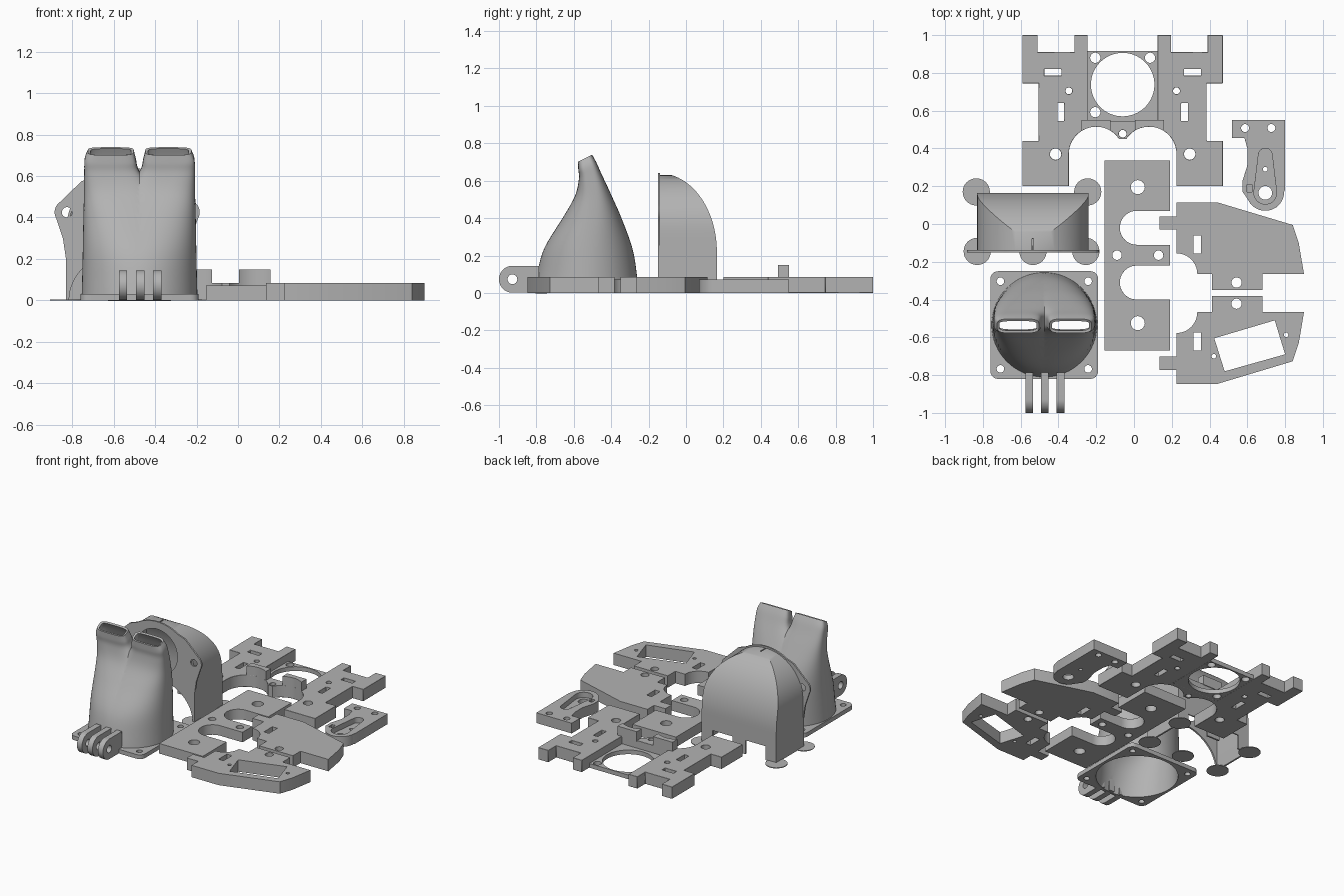
import bpy, bmesh
from math import sin, cos, pi, radians, sqrt, copysign

cube = bpy.data.objects.get("Cube")
if cube:
    bpy.data.objects.remove(cube, do_unlink=True)

grey = bpy.data.materials.new("plain grey")
grey.use_nodes = True
grey.diffuse_color = (0.45, 0.45, 0.45, 1)
grey.node_tree.nodes["Principled BSDF"].inputs["Base Color"].default_value = grey.diffuse_color


# 2D outline helpers
def arc(cx, cy, r, a0=0, a1=360, n=32, ry=None):
    steps = n if abs(a1 - a0) == 360 else n + 1
    angles = [radians(a0 + (a1 - a0) * i / n) for i in range(steps)]
    return [(cx + r * cos(a), cy + (ry or r) * sin(a)) for a in angles]


def rect(x0, x1, y0, y1):
    return [(x0, y0), (x1, y0), (x1, y1), (x0, y1)]


def mirrored(half):
    return half + [(-x, y) for x, y in reversed(half)]


def both(loops):
    return loops + [[(-x, y) for x, y in loop] for loop in loops]


def baked(obj):
    """Replace an object by a mesh with its modifiers applied."""
    bpy.context.view_layer.update()
    evaluated = obj.evaluated_get(bpy.context.evaluated_depsgraph_get())
    mesh = bpy.data.meshes.new_from_object(evaluated)
    name, place = obj.name, obj.matrix_world.copy()
    bpy.data.objects.remove(obj, do_unlink=True)
    bm = bmesh.new()
    bm.from_mesh(mesh)
    bmesh.ops.remove_doubles(bm, verts=bm.verts, dist=0.0001)
    bmesh.ops.recalc_face_normals(bm, faces=bm.faces)
    bm.to_mesh(mesh)
    bm.free()
    mesh.materials.clear()
    mesh.materials.append(grey)
    mesh.shade_smooth()
    mesh.set_sharp_from_angle(angle=radians(30))
    new = bpy.data.objects.new(name, mesh)
    new.name = name
    new.matrix_world = place
    bpy.context.collection.objects.link(new)
    return new


def plate(name, loops, height, at=(0, 0, 0), turn=(0, 0, 0), chamfer=0):
    """Extrude an outline with holes upward from its own plane."""
    curve = bpy.data.curves.new(name, "CURVE")
    curve.dimensions = "2D"
    curve.fill_mode = "BOTH"
    curve.extrude = height / 2
    for loop in loops:
        spline = curve.splines.new("POLY")
        spline.points.add(len(loop) - 1)
        for point, (x, y) in zip(spline.points, loop):
            point.co = (x, y, 0, 1)
        spline.use_cyclic_u = True
    obj = bpy.data.objects.new(name, curve)
    bpy.context.collection.objects.link(obj)
    obj = baked(obj)
    for v in obj.data.vertices:
        v.co.z += height / 2
    obj.location, obj.rotation_euler = at, turn
    if chamfer:
        bevel = obj.modifiers.new("chamfer", "BEVEL")
        bevel.width, bevel.segments = chamfer, 1
        bevel.limit_method, bevel.angle_limit = "ANGLE", radians(60)
    return obj


def shell(name, rows, closed, at, thickness, cut_half=False):
    """Skin a stack of sections and give the skin a wall thickness."""
    bm = bmesh.new()
    rings = [[bm.verts.new(p) for p in row] for row in rows]
    for low, high in zip(rings, rings[1:]):
        n = len(low)
        for j in range(n if closed else n - 1):
            k = (j + 1) % n
            bm.faces.new((low[j], low[k], high[k], high[j]))
    if cut_half:
        geom = bm.verts[:] + bm.edges[:] + bm.faces[:]
        bmesh.ops.bisect_plane(bm, geom=geom, plane_co=(0, 0, 0),
                               plane_no=(1, 0, 0), clear_outer=True)
    bmesh.ops.remove_doubles(bm, verts=bm.verts, dist=0.0001)
    mesh = bpy.data.meshes.new(name)
    bm.to_mesh(mesh)
    bm.free()
    obj = bpy.data.objects.new(name, mesh)
    obj.location = at
    bpy.context.collection.objects.link(obj)
    if cut_half:
        obj.modifiers.new("other half", "MIRROR").merge_threshold = 0.002
    wall = obj.modifiers.new("wall", "SOLIDIFY")
    wall.thickness, wall.offset = thickness, -1
    return baked(obj)


# Rear carriage plate with arches, slots and fan seat
arch = arc(0.14, 0.37, 0.145, 0, 147, 20)
half = [(0, 0.545), (0.185, 0.545), (0.185, 1), (0.255, 1), (0.255, 0.91), (0.45, 0.91),
        (0.45, 1), (0.53, 1), (0.53, 0.745), (0.445, 0.745), (0.445, 0.44), (0.53, 0.44),
        (0.53, 0.2), (0.285, 0.2)] + arch + [(0, 0.449)]
outline = half[1:-1] + [(-x, y) for x, y in reversed(half[1:-1])]
holes = both([rect(0.325, 0.415, 0.785, 0.82), rect(0.31, 0.345, 0.545, 0.64),
              arc(0.285, 0.705, 0.018), arc(0.355, 0.37, 0.03)])
plate("rear_plate", [outline, arc(0, 0.478, 0.02)] + holes, 0.085, (-0.06, 0, 0), chamfer=0.006)
fan_holes = [arc(x, y, 0.027) for x, y in ((0.145, 0.88), (-0.145, 0.88), (-0.145, 0.592))]
plate("fan_seat", [rect(-0.185, 0.185, 0.545, 0.915), arc(0, 0.738, 0.168, n=64)] + fan_holes,
      0.03, (-0.06, 0, 0))
for side, label in ((1, "left"), (-1, "right")):
    curve = arc(0.14, 0.37, 0.145, 58, 121, 12)
    block = [(0.065, 0.55), (0.218, 0.55)] + curve
    plate(label + "_arch_block", [[(side * x, y) for x, y in block]], 0.07, (-0.06, 0, 0.08))

# Lever arm with a tapered recess
arm = ([(0.52, 0.55), (0.8, 0.55), (0.8, 0.18)] + arc(0.695, 0.17, 0.1, 0, -155, 20)
       + [(0.575, 0.17), (0.575, 0.23), (0.6, 0.31), (0.6, 0.4), (0.585, 0.455), (0.52, 0.455)])
bolts = [arc(0.588, 0.508, 0.021), arc(0.727, 0.508, 0.021)]
plate("arm_floor", [arm, arc(0.695, 0.165, 0.036), arc(0.695, 0.29, 0.013)] + bolts, 0.035)
recess = arc(0.695, 0.365, 0.036, 5, 175, 12) + arc(0.695, 0.165, 0.06, 175, 365, 20)
plate("arm_top", [arm, recess, rect(0.598, 0.625, 0.17, 0.21)] + bolts, 0.04, (0, 0, 0.033),
      chamfer=0.005)

# Middle plate with two open slots
middle = [(0.19, 0.335), (-0.155, 0.335), (-0.155, -0.67), (0.19, -0.67)]
for y in (-0.31, -0.02):
    middle += [(0.19, y - 0.09)] + arc(0.015, y, 0.09, 270, 90, 20) + [(0.19, y + 0.09)]
plate("middle_plate", [middle, arc(0.02, 0.195, 0.037), arc(0.02, -0.525, 0.037),
                       arc(-0.09, -0.165, 0.025), arc(0.13, -0.165, 0.025)], 0.072, chamfer=0.006)

# Pair of side plates, the front one with a tilted window
side = ([(0.135, -0.03), (0.135, 0.04), (0.225, 0.04), (0.225, 0.115), (0.44, 0.115),
         (0.84, -0.005), (0.872, -0.1), (0.9, -0.265), (0.68, -0.265), (0.68, -0.35),
         (0.412, -0.35), (0.412, -0.265), (0.335, -0.265)]
        + arc(0.225, -0.265, 0.11, 0, 90, 12) + [(0.225, -0.03)])
side_holes = [rect(0.315, 0.355, -0.157, -0.062), arc(0.543, -0.31, 0.027)]
plate("rear_side_plate", [side] + side_holes, 0.085)
flipped = [[(x, -0.732 - y) for x, y in loop] for loop in [side] + side_holes]
window = [(0.425, -0.605), (0.745, -0.51), (0.8, -0.69), (0.48, -0.78)]
plate("front_side_plate", flipped + [window, arc(0.423, -0.7, 0.012), arc(0.805, -0.587, 0.012)], 0.085)

# Twin nozzle duct: flange, hollow body and hinge lugs
cx, cy = -0.475, -0.535
flange = [p for sx, sy, a in ((1, 1, 0), (-1, 1, 90), (-1, -1, 180), (1, -1, 270))
          for p in arc(sx * 0.245, sy * 0.245, 0.04, a, a + 90, 6)]
corners = [arc(sx * 0.232, sy * 0.232, 0.02) for sx in (-1, 1) for sy in (-1, 1)]
plate("duct_flange", [flange, arc(0, 0, 0.267, n=64)] + corners, 0.03, (cx, cy, 0))
# Columns: height, front y, back y, outer x, inner x, squareness, rim slope
levels = [(0, -0.28, 0.28, -0.28, 0.28, 2, 0), (0.1, -0.262, 0.272, -0.277, 0.275, 2, 0),
          (0.24, -0.222, 0.248, -0.274, 0.25, 2.1, 0), (0.4, -0.125, 0.19, -0.271, 0.17, 2.4, 0),
          (0.52, -0.06, 0.135, -0.268, 0.08, 2.8, 0.05), (0.62, -0.038, 0.085, -0.267, 0.0, 3.4, 0.2),
          (0.68, -0.041, 0.055, -0.265, -0.018, 4, 0.4), (0.72, -0.043, 0.033, -0.25, -0.028, 4, 0.5)]


def blend(a, b, c, d, t):
    return 0.5 * (2 * b + (c - a) * t + (2 * a - 5 * b + 4 * c - d) * t * t
                  + (3 * b - a - 3 * c + d) * t ** 3)


def section(z, y0, y1, x0, x1, power, slope):
    ring = []
    for i in range(64):
        a = 2 * pi * i / 64
        u, v = (copysign(abs(f) ** (2 / power), f) for f in (cos(a), sin(a)))
        y = (y1 - y0) / 2 * v
        ring.append(((x0 + x1) / 2 + (x1 - x0) / 2 * u, (y0 + y1) / 2 + y, z + slope * y))
    return ring


rows = []
for i in range(len(levels) - 1):
    near = [levels[min(max(i + k, 0), len(levels) - 1)] for k in (-1, 0, 1, 2)]
    rows += [section(*[blend(*col, t / 5) for col in zip(*near)]) for t in range(5)]
rows.append(section(*levels[-1]))
shell("twin_nozzle_duct", rows, True, (cx, cy, 0), 0.014, cut_half=True)
lug = arc(-0.928, 0.073, 0.072, 90, 270, 20) + [(-0.785, 0.001), (-0.785, 0.145)]
for i, x in enumerate((-0.555, -0.472, -0.389)):
    plate("hinge_lug_%d" % (i + 1), [lug, arc(-0.928, 0.073, 0.026)], 0.04,
          (x - 0.02, 0, 0), (pi / 2, 0, pi / 2))

# Hood: U-shaped sections that narrow to a pointed crown
hx, hy = -0.535, -0.145
heights = [0.1, 0.15, 0.22] + [0.22 + 0.41 * sin(pi / 2 * i / 24) for i in range(1, 25)]
rows = []
for z in heights:
    w = 0.295 if z < 0.34 else sqrt(max(0.29 ** 2 - (z - 0.34) ** 2, 0)) + 0.004
    y = 0.31 * sqrt(1 - (max(z - 0.22, 0) / 0.42) ** 2)
    rows.append([(w, 0, z), (w, y, z), (-w, y, z), (-w, 0, z)])
shell("hood", rows, False, (hx, hy, 0), 0.012)
for x, label in ((0.289, "left"), (-0.289, "right")):
    plate("hood_%s_foot" % label, [rect(x - 0.006, x + 0.006, 0, 0.31)], 0.1, (hx, hy, 0))
for x0, x1, label in ((-0.295, -0.21, "right"), (-0.05, 0.05, "middle"), (0.21, 0.295, "left")):
    plate("hood_back_%s_leg" % label, [rect(x0, x1, 0.298, 0.31)], 0.1, (hx, hy, 0))

# Hood front wall with intake, ears and bottom arch
face = ([(0.295, 0), (0.295, 0.2), (0.31, 0.3), (0.335, 0.375)]
        + arc(0.29, 0.425, 0.06, -30, 55, 10) + [(0.22, 0.575)]
        + arc(0, 0.34, 0.302, 58, 92, 10)[:-1])
opening = arc(0, 0, 0.28, 180, 0, 32, ry=0.24)
wall = face + [(-x, y) for x, y in reversed(face)] + opening
plate("hood_front_wall", [wall, arc(0, 0.43, 0.16, n=48)] + both([arc(0.29, 0.425, 0.025)]),
      0.012, (hx, hy + 0.007, 0), (pi / 2, 0, 0))

# Thin bed pads under the hood
for i, (x, y) in enumerate(((-0.835, 0.17), (-0.245, 0.17), (-0.83, -0.145),
                            (-0.535, -0.145), (-0.255, -0.145))):
    plate("bed_pad_%d" % (i + 1), [arc(x, y, 0.072)], 0.005)
